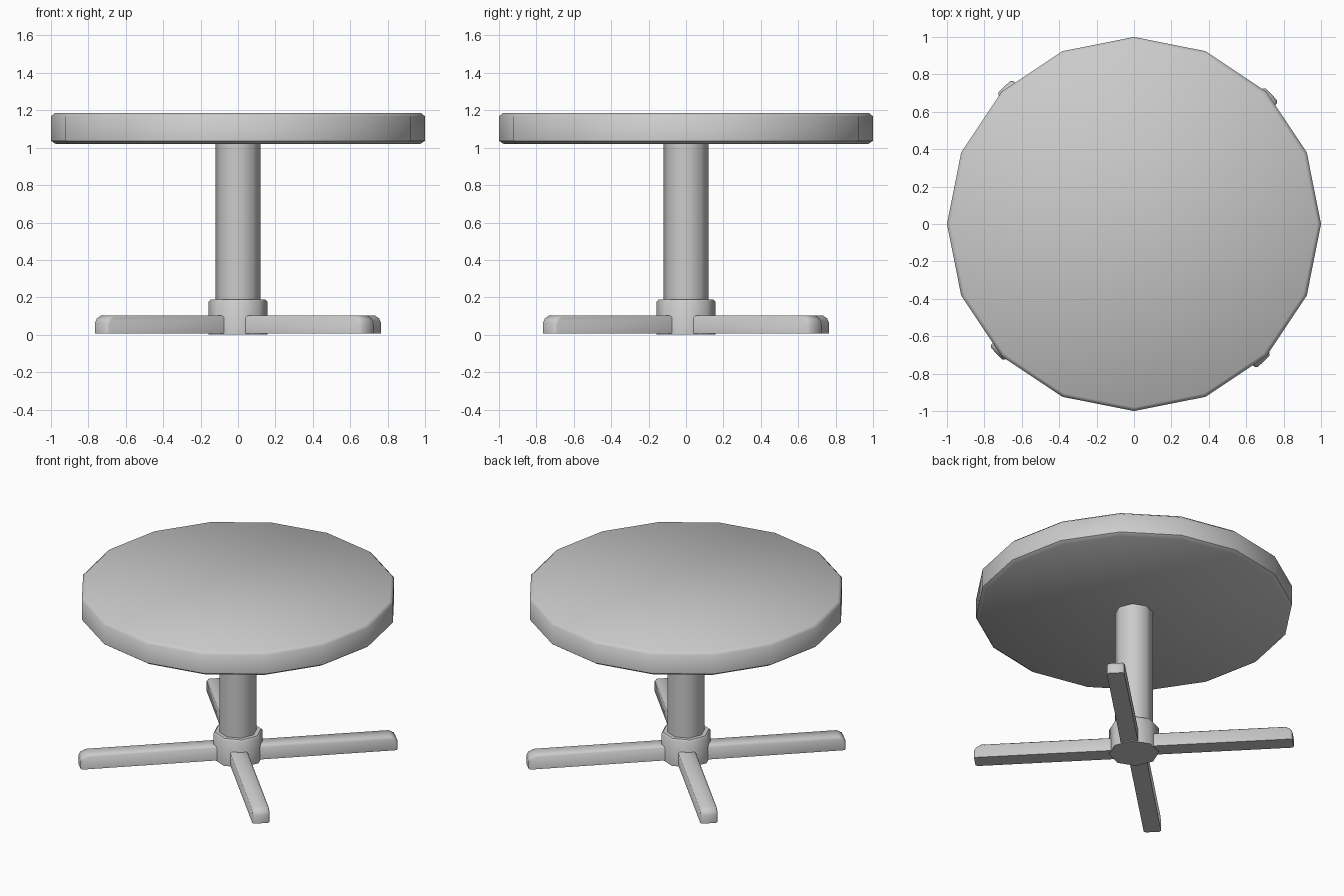
import bpy, bmesh, math
from mathutils import Matrix

if "Cube" in bpy.data.objects:
    bpy.data.objects.remove(bpy.data.objects["Cube"])


def make_object(name, bm):
    bmesh.ops.recalc_face_normals(bm, faces=bm.faces)
    for f in bm.faces:
        f.smooth = True
    me = bpy.data.meshes.new(name)
    bm.to_mesh(me)
    bm.free()
    ob = bpy.data.objects.new(name, me)
    bpy.context.collection.objects.link(ob)
    return ob


def lathe(name, profile, sides):
    """Stack of polygon rings (radius, z), capped at both ends."""
    bm = bmesh.new()
    rings = []
    for r, z in profile:
        rings.append([bm.verts.new((r * math.cos(2 * math.pi * i / sides),
                                    r * math.sin(2 * math.pi * i / sides), z))
                      for i in range(sides)])
    for a, b in zip(rings, rings[1:]):
        for i in range(sides):
            j = (i + 1) % sides
            bm.faces.new((a[i], a[j], b[j], b[i]))
    bm.faces.new(rings[0][::-1])
    bm.faces.new(rings[-1])
    return make_object(name, bm)


# Round top with a small chamfer on both rims
lathe("table_top", [(0.975, 1.02), (1, 1.037), (1, 1.167), (0.98, 1.185)], 16)

# Central column and the wider hub below it
lathe("column", [(0.12, 0.15), (0.12, 1.03)], 8)
lathe("hub", [(0.158, 0.0), (0.158, 0.175), (0.148, 0.187)], 8)


# Foot: side profile along its length, extruded across, softened edges
def foot(name, angle):
    width, shift = 0.11, -0.015
    profile = [(0.06, 0.006), (1.01, 0.006), (1.01, 0.062),
               (0.998, 0.085), (0.965, 0.103), (0.06, 0.103)]
    bm = bmesh.new()
    face = bm.faces.new([bm.verts.new((x, shift - width / 2, z)) for x, z in profile])
    ext = bmesh.ops.extrude_face_region(bm, geom=[face])
    moved = [g for g in ext["geom"] if isinstance(g, bmesh.types.BMVert)]
    bmesh.ops.translate(bm, verts=moved, vec=(0, width, 0))
    bmesh.ops.recalc_face_normals(bm, faces=bm.faces)
    rims = [e for e in bm.edges
            if abs(e.verts[0].co.y - e.verts[1].co.y) < 1e-5
            and max(v.co.x for v in e.verts) > 0.1
            and max(v.co.z for v in e.verts) > 0.02]
    bmesh.ops.bevel(bm, geom=rims, offset=0.012, segments=1,
                    affect='EDGES', profile=0.5)
    bm.transform(Matrix.Rotation(math.radians(angle), 4, 'Z'))
    return make_object(name, bm)


for k in range(4):
    foot(f"foot_{k + 1}", 44.2 + 90 * k)

# Keep hard edges crisp on the feet and top
bpy.ops.object.select_all(action='DESELECT')
for ob in bpy.data.objects:
    ob.select_set(True)
    bpy.context.view_layer.objects.active = ob
bpy.ops.object.shade_smooth_by_angle(angle=math.radians(50))
